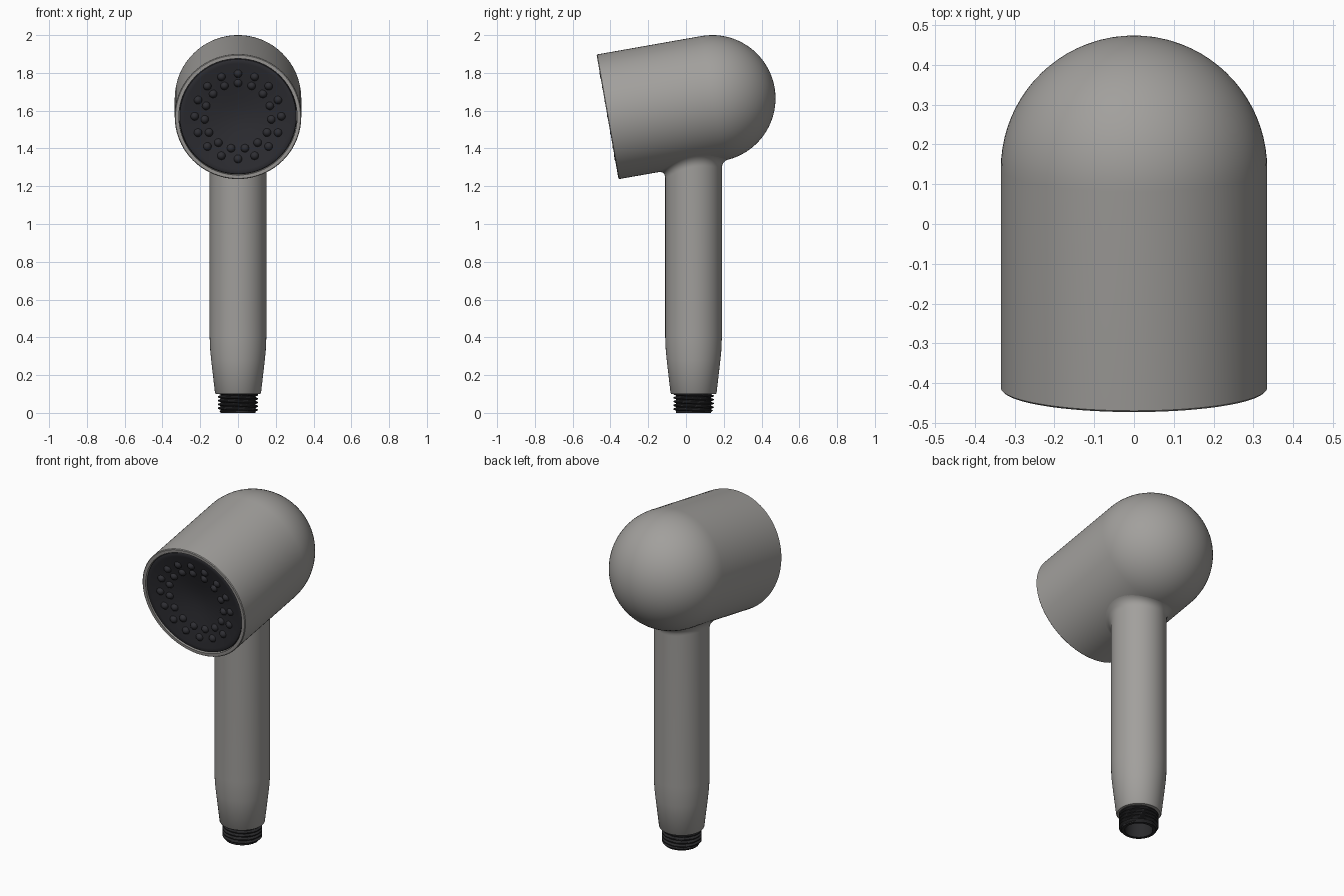
import bpy, bmesh
from math import sin, cos, pi, sqrt, radians
from mathutils import Matrix, Vector

if "Cube" in bpy.data.objects:
    bpy.data.objects.remove(bpy.data.objects["Cube"])

R = 0.335                      # head radius
A = radians(10)                # head tilt
YC, ZC = 0.139, 1.665          # centre of the round back of the head
FRONT = 0.563                  # distance from that centre to the front rim
HY = 0.04                      # handle axis y
HEAD = Matrix.Translation((0, YC, ZC)) @ Matrix.Rotation(radians(90) + A, 4, 'X')


def material(name, c):
    m = bpy.data.materials.new(name)
    m.diffuse_color = (*c, 1)
    m.use_nodes = True
    m.node_tree.nodes["Principled BSDF"].inputs["Base Color"].default_value = m.diffuse_color
    return m


grey = material("satin_grey", (0.36, 0.35, 0.335))
dark = material("dark_plate", (0.028, 0.028, 0.034))
black = material("thread_black", (0.023, 0.023, 0.025))


def finish(name, bm, mat, matrix, angle=35):
    bmesh.ops.remove_doubles(bm, verts=bm.verts, dist=1e-6)
    bmesh.ops.recalc_face_normals(bm, faces=bm.faces)
    me = bpy.data.meshes.new(name)
    bm.to_mesh(me)
    bm.free()
    me.materials.append(mat)
    me.transform(matrix)
    ob = bpy.data.objects.new(name, me)
    bpy.context.collection.objects.link(ob)
    bpy.ops.object.select_all(action='DESELECT')
    ob.select_set(True)
    bpy.context.view_layer.objects.active = ob
    bpy.ops.object.shade_smooth_by_angle(angle=radians(angle))
    return ob


def revolve(bm, profile, n, closed=False):
    """Revolve about z; profile(theta) gives the (r, z) points."""
    rows = []
    for i in range(n):
        t = 2 * pi * i / n
        rows.append([bm.verts.new((r * sin(t), r * cos(t), z)) for r, z in profile(t)])
    m = len(rows[0])
    for i in range(n):
        a, b = rows[i], rows[(i + 1) % n]
        for j in range(m if closed else m - 1):
            k = (j + 1) % m
            bm.faces.new((a[j], a[k], b[k], b[j]))


# Head shell: round back, straight barrel, thin rim, shallow recess
head = [(R * sin(pi / 2 * i / 20), -R * cos(pi / 2 * i / 20)) for i in range(21)]
head += [(R, FRONT - 0.004), (R - 0.004, FRONT), (0.313, FRONT),
         (0.313, FRONT - 0.07), (0, FRONT - 0.07)]
bm = bmesh.new()
revolve(bm, lambda t: head, 96)
finish("head_shell", bm, grey, HEAD)

# Spray plate: dished disc with a rounded edge
dish = [(0.300, 0.004), (0.285, 0.006), (0.25, 0.012), (0.2, 0.021),
        (0.15, 0.031), (0.1, 0.041), (0.05, 0.048), (0, 0.051)]
plate = [(0, FRONT - 0.065), (0.311, FRONT - 0.065), (0.311, FRONT - 0.014), (0.308, FRONT - 0.007)]
plate += [(r, FRONT - d) for r, d in dish]
bm = bmesh.new()
revolve(bm, lambda t: plate, 96)
finish("spray_plate", bm, dark, HEAD)

# Nozzles: two rings of small rounded studs
bm = bmesh.new()
for count, rad, depth in ((16, 0.23, 0.016), (15, 0.178, 0.026)):
    for i in range(count):
        t = 2 * pi * i / count
        place = Matrix.Translation((rad * sin(t), rad * cos(t), FRONT - depth))
        stud = bmesh.new()
        prof = [(0, -0.01), (0.023, -0.01), (0.022, 0.002), (0.017, 0.010), (0.010, 0.016), (0, 0.018)]
        revolve(stud, lambda t: prof, 14)
        stud.transform(place)
        tmp = bpy.data.meshes.new("tmp")
        stud.to_mesh(tmp)
        stud.free()
        bm.from_mesh(tmp)
        bpy.data.meshes.remove(tmp)
finish("nozzles", bm, dark, HEAD, 50)


def head_underside(x, y):
    v = -sqrt(R * R - x * x)
    u = (y - YC + v * sin(A)) / cos(A)
    if u <= 0:
        return ZC + u * sin(A) + v * cos(A)
    return ZC - sqrt(R * R - x * x - (y - YC) ** 2)


def handle_profile(t):
    pts = [(0, 0.1), (0.117, 0.1), (0.122, 0.106), (0.142, 0.28), (0.147, 0.33), (0.15, 0.40)]
    r0, r1 = 0.15, 0.19
    z1 = head_underside(r0 * sin(t), HY + r0 * cos(t))
    z2 = head_underside(r1 * sin(t), HY + r1 * cos(t))
    p0, p1, p2 = Vector((r0, z1 - 0.04)), Vector((r0, z1)), Vector((r1, z2 + 0.001))
    for i in range(9):         # fillet that blends into the head
        s = i / 8
        p = p0 * (1 - s) ** 2 + p1 * 2 * s * (1 - s) + p2 * s * s
        pts.append((p.x, p.y))
    return pts + [(0.12, 1.46), (0, 1.46)]


bm = bmesh.new()
revolve(bm, handle_profile, 72)
finish("handle", bm, grey, Matrix.Translation((0, HY, 0)))


# Hose connector: helical thread outside, open bore inside
def thread_profile(t):
    pitch, pts = 0.02, [(0.075, 0.085), (0.075, 0), (0.092, 0)]
    for i in range(41):
        z = 0.004 + 0.098 * i / 40
        w = (z / pitch - t / (2 * pi)) % 1
        ridge = min(1, max(0, 2.2 * (1 - abs(2 * w - 1)) - 0.5))
        fade = min(1, (z - 0.004) / 0.012)
        pts.append((0.093 + 0.014 * ridge * fade, z))
    return pts + [(0.075, 0.102)]


bm = bmesh.new()
revolve(bm, thread_profile, 64, closed=True)
finish("hose_thread", bm, black, Matrix.Translation((0, HY, 0)))

# Dark end wall inside the bore
bm = bmesh.new()
revolve(bm, lambda t: [(0, 0.085), (0.08, 0.085), (0.08, 0.095), (0, 0.095)], 48)
finish("bore_end", bm, black, Matrix.Translation((0, HY, 0)))
